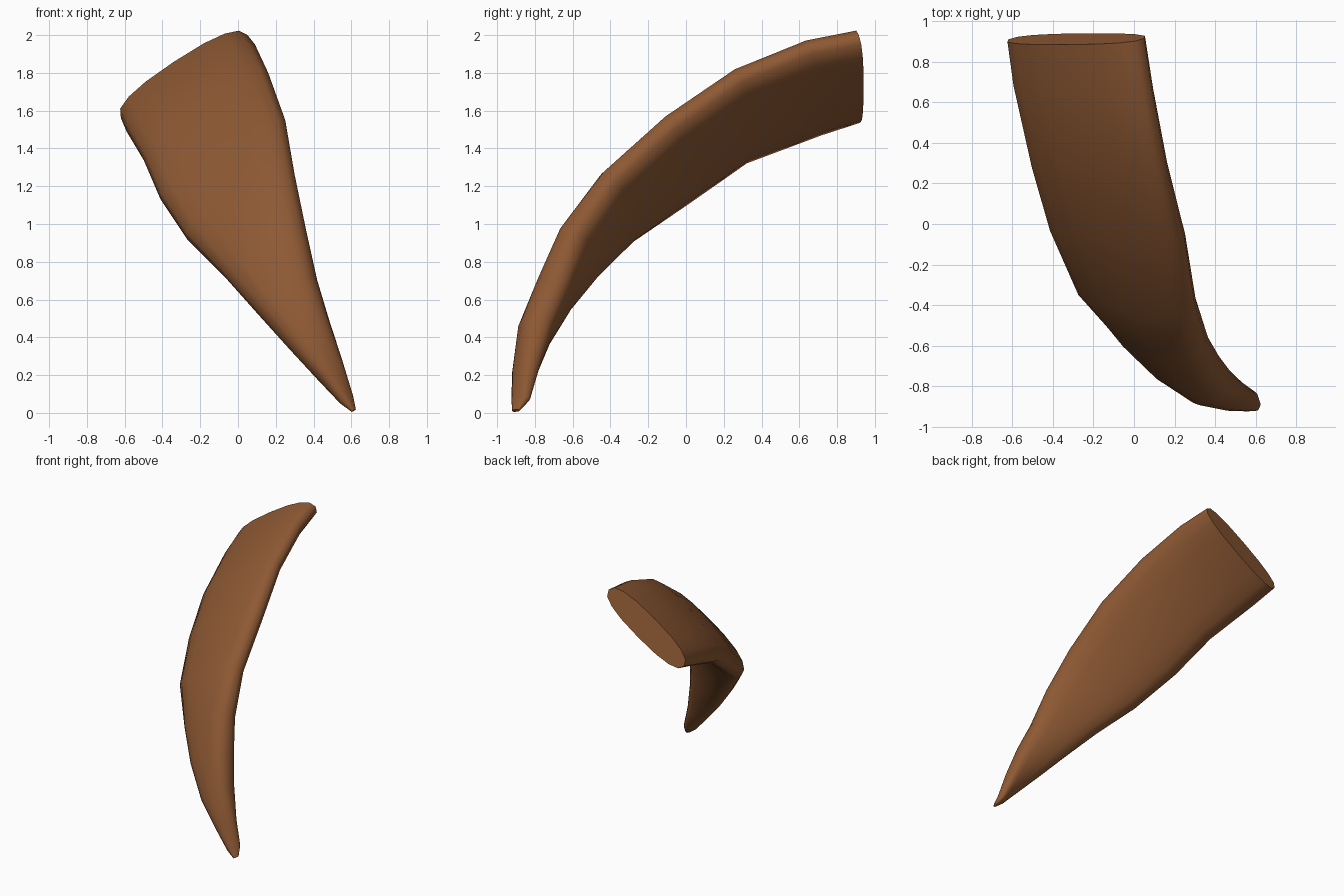
import bpy, bmesh, math
from mathutils import Vector

if "Cube" in bpy.data.objects:
    bpy.data.objects.remove(bpy.data.objects["Cube"])

# Horn: left edge, right edge, outer thickness, inner thickness per station
stations = [
    ((-.62, .91, 1.56), (.05, .915, 2.00), .10, .10),
    ((-.59, .70, 1.49), (.09, .65, 1.95), .10, .10),
    ((-.50, .30, 1.34), (.16, .28, 1.80), .10, .10),
    ((-.41, .00, 1.13), (.25, -.08, 1.55), .11, .10),
    ((-.27, -.31, .92), (.30, -.40, 1.26), .11, .10),
    ((-.07, -.52, .72), (.36, -.60, .97), .12, .10),
    ((.09, -.68, .54), (.42, -.69, .70), .12, .09),
    ((.27, -.81, .34), (.48, -.76, .50), .11, .08),
    ((.43, -.89, .18), (.545, -.80, .27), .065, .055),
    ((.55, -.92, .06), (.60, -.83, .08), .03, .03),
    ((.605, -.92, .01), (.62, -.88, .015), .01, .01),
]
SIDES = 16


def spow(v, p=0.8):
    return math.copysign(abs(v) ** p, v)


mids = [(Vector(a) + Vector(b)) / 2 for a, b, _, _ in stations]
bm = bmesh.new()
rings = []
for i, (left, right, outer, inner) in enumerate(stations):
    half = (Vector(right) - Vector(left)) / 2
    tangent = mids[min(i + 1, len(mids) - 1)] - mids[max(i - 1, 0)]
    normal = tangent.cross(half).normalized()      # points to the outer side
    ring = []
    for k in range(SIDES):
        a = 2 * math.pi * k / SIDES
        s = spow(math.sin(a))
        ring.append(bm.verts.new(mids[i] + half * spow(math.cos(a))
                                 + normal * s * (outer if s > 0 else inner)))
    rings.append(ring)

# Skin between rings and both end caps
for r0, r1 in zip(rings, rings[1:]):
    for k in range(SIDES):
        j = (k + 1) % SIDES
        bm.faces.new((r0[k], r0[j], r1[j], r1[k]))
bm.faces.new(rings[0])
bm.faces.new(rings[-1])
bmesh.ops.recalc_face_normals(bm, faces=bm.faces)

mesh = bpy.data.meshes.new("horn")
bm.to_mesh(mesh)
bm.free()
horn = bpy.data.objects.new("horn", mesh)
bpy.context.collection.objects.link(horn)

brown = bpy.data.materials.new("horn brown")
brown.diffuse_color = (.27, .1, .034, 1)
brown.use_nodes = True
brown.node_tree.nodes["Principled BSDF"].inputs["Base Color"].default_value = brown.diffuse_color
mesh.materials.append(brown)

bpy.context.view_layer.objects.active = horn
horn.select_set(True)
bpy.ops.object.shade_smooth_by_angle(angle=math.radians(60))
